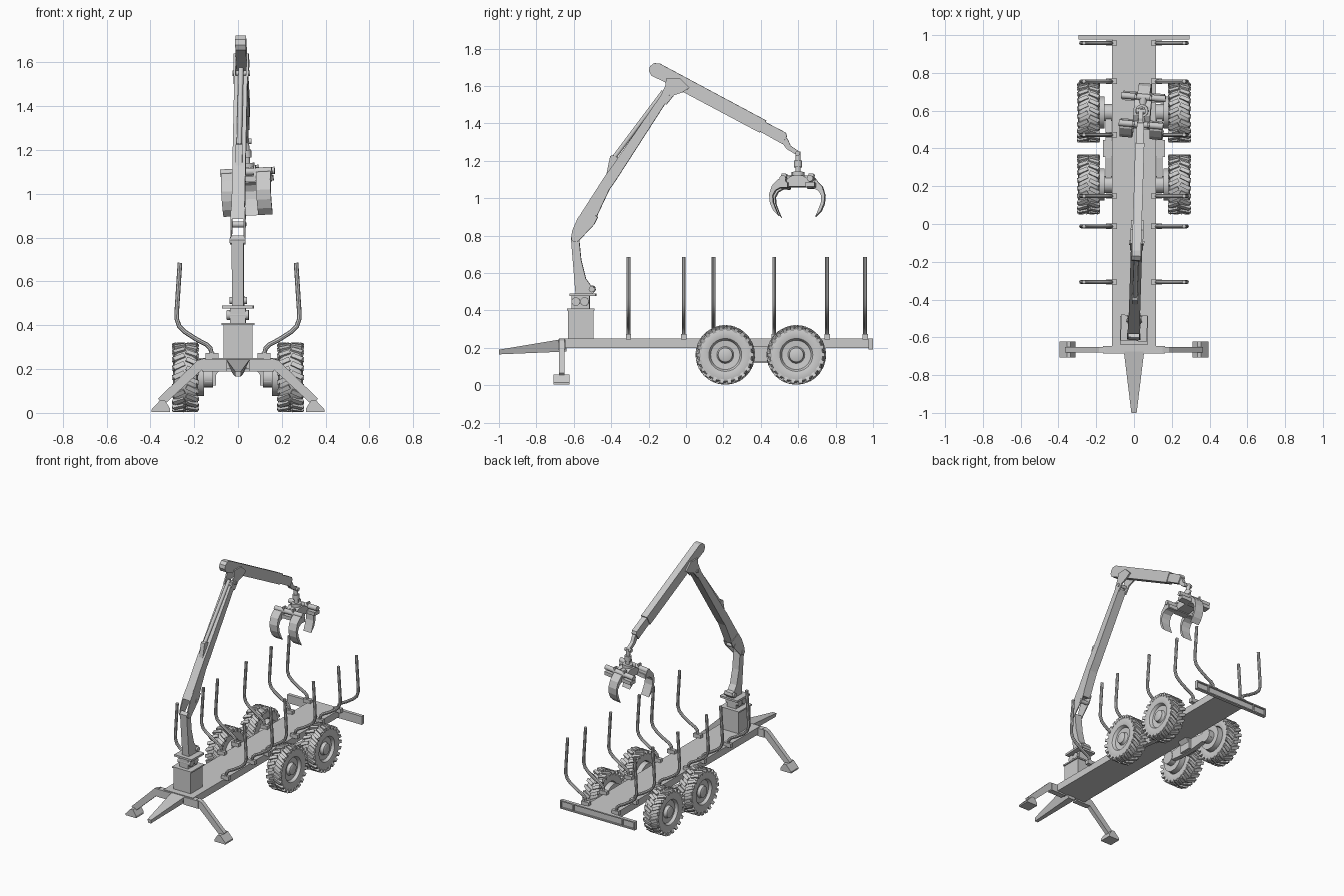
import bpy, bmesh, math
from mathutils import Vector, Matrix

cube = bpy.data.objects.get("Cube")
if cube:
    bpy.data.objects.remove(cube, do_unlink=True)

grey = bpy.data.materials.new("light grey")
grey.use_nodes = True
grey.diffuse_color = (0.6, 0.6, 0.6, 1)
grey.node_tree.nodes["Principled BSDF"].inputs["Base Color"].default_value = (0.6, 0.6, 0.6, 1)


def add(name, mesh, mirror=False, smooth=False):
    ob = bpy.data.objects.new(name, mesh)
    bpy.context.collection.objects.link(ob)
    mesh.materials.clear()
    mesh.materials.append(grey)
    if mirror:
        ob.modifiers.new("Mirror", 'MIRROR').use_mirror_merge = False
    if smooth:
        bpy.ops.object.select_all(action='DESELECT')
        ob.select_set(True)
        bpy.context.view_layer.objects.active = ob
        bpy.ops.object.shade_smooth_by_angle(angle=math.radians(35))
    return ob


def finish(name, bm, **kw):
    bmesh.ops.recalc_face_normals(bm, faces=bm.faces)
    me = bpy.data.meshes.new(name)
    bm.to_mesh(me)
    bm.free()
    return add(name, me, **kw)


def box(name, lo, hi, **kw):
    bm = bmesh.new()
    lo, hi = Vector(lo), Vector(hi)
    bmesh.ops.create_cube(bm, size=1, matrix=Matrix.Translation((lo + hi) / 2) @ Matrix.Diagonal((*(hi - lo), 1)))
    return finish(name, bm, **kw)


def prism(name, pts, a, b, axis='X', **kw):
    """Extrude a (y, z) outline along x, or an (x, z) outline along y."""
    put = (lambda p, t: (t, *p)) if axis == 'X' else (lambda p, t: (p[0], t, p[1]))
    bm = bmesh.new()
    f = bm.faces.new([bm.verts.new(put(p, a)) for p in pts])
    new = bmesh.ops.extrude_face_region(bm, geom=[f])["geom"]
    d = Vector(put((0, 0), b - a))
    bmesh.ops.translate(bm, vec=d, verts=[v for v in new if isinstance(v, bmesh.types.BMVert)])
    return finish(name, bm, **kw)


def rod(name, p, q, r, seg=16, **kw):
    p, q = Vector(p), Vector(q)
    bm = bmesh.new()
    m = Matrix.Translation((p + q) / 2) @ (q - p).to_track_quat('Z', 'Y').to_matrix().to_4x4()
    bmesh.ops.create_cone(bm, cap_ends=True, segments=seg, radius1=r, radius2=r, depth=(q - p).length, matrix=m)
    return finish(name, bm, smooth=seg > 6, **kw)


# chassis and drawbar
box("deck_beam", (-.116, -.675, .2), (.116, .98, .25))
bm = bmesh.new()
rear = [bm.verts.new((x, -.64, z)) for x, z in ((-.058, .25), (.058, .25), (.025, .18), (-.025, .18))]
tip = [bm.verts.new((x, -1, z)) for x, z in ((-.014, .19), (.014, .19), (.012, .165), (-.012, .165))]
bm.faces.new(rear)
bm.faces.new(tip)
for i in range(4):
    j = (i + 1) % 4
    bm.faces.new((rear[i], rear[j], tip[j], tip[i]))
finish("drawbar", bm)

# rear bumper with recessed panels
box("bumper_web", (-.295, .976, .19), (.295, .988, .25))
for z in (.19, .242):
    box("bumper_rim", (-.295, .988, z), (.295, 1, z + .008))
for x in (.287, .19):
    box("bumper_divider", (x, .988, .198), (x + .008, 1, .242), mirror=True)

# side stakes: bent tubes with feet
STAKE = [(.105, .262), (.12, .27), (.126, .295), (.145, .313), (.185, .333), (.24, .368),
         (.268, .395), (.28, .43), (.279, .47), (.265, .685)]
for i, y in enumerate((-.307, -.012, .148, .472, .755, .958)):
    cu = bpy.data.curves.new("stake_path", 'CURVE')
    cu.dimensions = '3D'
    cu.bevel_depth = .0105
    cu.bevel_resolution = 2
    cu.use_fill_caps = True
    sp = cu.splines.new('POLY')
    sp.points.add(len(STAKE) - 1)
    for p, (x, z) in zip(sp.points, STAKE):
        p.co = (x, y, z, 1)
    tmp = bpy.data.objects.new("stake_path", cu)
    me = bpy.data.meshes.new_from_object(tmp)
    bpy.data.objects.remove(tmp)
    add(f"stake_{i}", me, mirror=True, smooth=True)
    box(f"stake_foot_{i}", (.09, y - .014, .245), (.148, y + .014, .274), mirror=True)

# wheels: turned tyre and rim with slanted lugs
WZ, WX = .162, .24
TYRE = [(-.055, 0), (-.055, .03), (-.03, .035), (-.03, .085), (-.05, .09), (-.057, .115), (-.05, .14),
        (-.035, .149), (.035, .149), (.05, .14), (.057, .115), (.05, .088), (.042, .082), (.03, .078),
        (.027, .045), (.034, .04), (.048, .038), (.052, .03), (.052, 0)]


def wheel(name, y):
    bm = bmesh.new()
    vs = [bm.verts.new((WX + x, 0, r)) for x, r in TYRE]
    es = [bm.edges.new(e) for e in zip(vs, vs[1:])]
    bmesh.ops.spin(bm, geom=vs + es, cent=(0, 0, 0), axis=(1, 0, 0), angle=math.tau, steps=40)
    bmesh.ops.remove_doubles(bm, verts=bm.verts, dist=1e-5)
    ob = finish(name, bm, mirror=True, smooth=True)
    ob.location = (0, y, WZ)
    bm = bmesh.new()
    n = 22
    for side in (-1, 1):
        for k in range(n):
            turn = Matrix.Rotation(math.tau * (k + .25 * side) / n, 4, 'X')
            tread = Matrix.Translation((WX + side * .029, 0, .15)) @ Matrix.Rotation(-side * .45, 4, 'Z')
            bmesh.ops.create_cube(bm, size=1, matrix=turn @ tread @ Matrix.Diagonal((.054, .021, .016, 1)))
            shoulder = Matrix.Translation((WX + side * .052, -side * side * .012, .138)) @ Matrix.Rotation(side * .35, 4, 'Y')
            bmesh.ops.create_cube(bm, size=1, matrix=turn @ shoulder @ Matrix.Diagonal((.008, .02, .03, 1)))
    finish(name + "_lugs", bm, mirror=True).location = (0, y, WZ)
    rod(name + "_drum", (.155, y, WZ), (.2, y, WZ), .085, 32, mirror=True)
    rod(name + "_axle_stub", (.115, y, WZ), (.16, y, WZ), .045, 20, mirror=True)


wheel("front_wheel", .21)
wheel("rear_wheel", .59)

# bogie beams and their pivots
prism("bogie_beam", [(.17, .14), (.35, .12), (.45, .12), (.63, .14), (.63, .18), (.45, .205), (.35, .205), (.17, .18)],
      .118, .15, mirror=True)
box("bogie_pivot", (.1, .355, .125), (.165, .445, .21), mirror=True)
prism("bogie_bracket", [(.075, .202), (.12, .202), (.12, .165), (.105, .17)], .36, .44, 'Y', mirror=True)

# stabiliser legs
box("stabiliser_sleeve", (.05, -.685, .19), (.165, -.645, .245), mirror=True)
prism("stabiliser_leg", [(.15, .25), (.185, .24), (.365, .065), (.34, .035), (.15, .21)], -.68, -.65, 'Y', mirror=True)
prism("stabiliser_foot", [(.31, .005), (.395, .005), (.395, .015), (.355, .058), (.335, .058), (.31, .02)],
      -.708, -.622, 'Y', mirror=True)

# crane base
box("crane_pedestal", (-.067, -.63, .25), (.067, -.495, .402))
box("pedestal_cap", (-.075, -.637, .4), (.075, -.488, .41))

# crane: collected, then turned together about the slew axis
P = []
P.append(box("slew_housing", (-.035, -.61, .41), (.035, -.515, .48)))
for y in (-.588, -.541):
    P.append(rod("slew_cylinder", (-.05, y, .447), (.05, y, .447), .023))
P.append(box("slew_plate", (-.07, -.62, .476), (.07, -.482, .49)))
P.append(prism("column", [(-.59, .485), (-.615, .79), (-.6, .81), (-.572, .79), (-.56, .67), (-.535, .57),
                          (-.51, .535), (-.487, .53), (-.482, .51), (-.5, .488)], -.027, .027))
P.append(rod("column_pin", (-.04, -.503, .513), (.04, -.503, .513), .016))
P.append(rod("elbow_pin", (-.036, -.595, .785), (.036, -.595, .785), .017))
FORK = [(-.613, .79), (-.608, .825), (-.58, .89), (-.545, .94), (-.47, .9), (-.49, .86), (-.575, .77), (-.6, .768)]
for x in (-.033, .027):
    P.append(prism("elbow_fork", FORK, x, x + .006))
P.append(rod("fork_pin", (-.036, -.513, .86), (.036, -.513, .86), .014))
P.append(prism("lower_boom", [(-.582, .885), (-.425, 1.13), (-.405, 1.155), (-.14, 1.54), (-.098, 1.525),
                              (-.375, 1.095), (-.41, 1.045), (-.485, .885), (-.53, .9)], -.03, .03))
P.append(prism("boom_lug", [(-.425, 1.13), (-.405, 1.225), (-.39, 1.23), (-.36, 1.215)], -.015, .015))
P.append(rod("boom_cylinder", (0, -.39, 1.21), (0, -.12, 1.57), .012))
for x in (-.034, .024):
    P.append(prism("boom_head_plate", [(-.14, 1.535), (-.11, 1.6), (-.105, 1.64), (-.03, 1.64), (.02, 1.59),
                                       (-.02, 1.565), (-.065, 1.55), (-.105, 1.5)], x, x + .01))
P.append(rod("boom_head_pin", (-.04, -.1, 1.55), (.04, -.1, 1.55), .012))
P.append(prism("jib", [(-.197, 1.68), (-.192, 1.705), (-.17, 1.722), (-.14, 1.72), (.43, 1.415), (.395, 1.35),
                       (0, 1.56), (-.1, 1.615), (-.185, 1.655)], -.024, .024))
P.append(prism("jib_extension", [(.42, 1.41), (.535, 1.35), (.54, 1.33), (.515, 1.29), (.39, 1.36)], -.019, .019))
P.append(prism("tip_link", [(.525, 1.335), (.545, 1.315), (.56, 1.28), (.605, 1.25), (.605, 1.23), (.585, 1.235),
                            (.54, 1.262), (.515, 1.295)], -.012, .012))
P.append(rod("tip_pin", (-.025, .598, 1.24), (.025, .598, 1.24), .013))

# grapple: rotator, frame, two front claws and one rear claw
G = [rod("rotator_shaft", (0, .6, 1.25), (0, .6, 1.13), .014),
     rod("rotator_collar", (0, .6, 1.2), (0, .6, 1.165), .022),
     rod("rotator_body", (0, .6, 1.14), (0, .6, 1.11), .034),
     prism("grapple_frame", [(.53, 1.06), (.54, 1.1), (.575, 1.12), (.625, 1.12), (.66, 1.1), (.67, 1.06)], -.045, .045)]


def claw(name, s, x):
    outer = [(.06, 1.105), (.1, 1.095), (.132, 1.06), (.146, 1.015), (.142, .97), (.125, .93), (.095, .9)]
    inner = [(.112, .94), (.125, .975), (.127, 1.01), (.112, 1.038), (.085, 1.052), (.05, 1.05)]
    return prism(name, [(.6 + s * y, z) for y, z in outer + inner], x - .033, x + .033)


G += [claw("front_claw_right", -1, -.08), claw("front_claw_left", -1, .08), claw("rear_claw", 1, 0)]
for s in (-1, 1):
    y = .6 + s * .073
    G.append(rod("claw_shaft", (-.118, y, 1.1), (.118, y, 1.1), .017))
    G.append(box("claw_crossbar", (-.11, y - .025, 1.055), (.11, y + .025, 1.08)))
    for x in (-.04, .04):
        G.append(prism("claw_ear", [(y - .02, 1.08), (y - .012, 1.13), (y + .012, 1.13), (y + .02, 1.08)], x - .005, x + .005))
G.append(rod("grapple_cylinder", (0, .53, 1.1), (0, .67, 1.1), .02))

pivot = Matrix.Translation((0, .6, 1.24))
sway = pivot @ Matrix.Rotation(math.radians(-3), 4, 'Y') @ Matrix.Rotation(math.radians(-3), 4, 'Z') @ pivot.inverted()
axis = Matrix.Translation((0, -.555, 0))
slew = axis @ Matrix.Rotation(math.radians(-1.8), 4, 'Z') @ axis.inverted()
for ob in G:
    ob.data.transform(sway)
for ob in P + G:
    ob.data.transform(slew)
